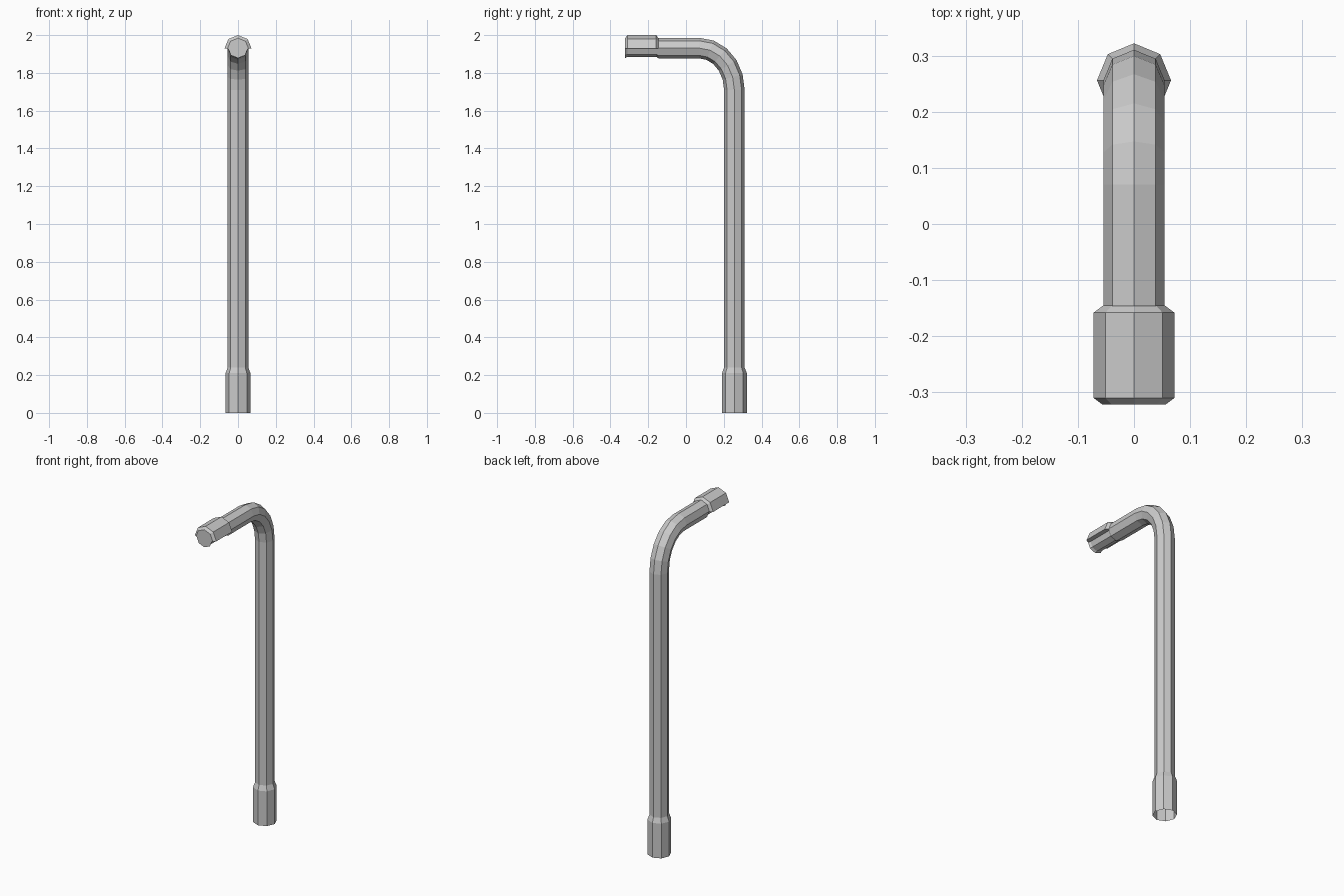
import bpy, math
from mathutils import Vector

if "Cube" in bpy.data.objects:
    bpy.data.objects.remove(bpy.data.objects["Cube"])

SIDES = 8
POST_Y, ARM_Z = 0.256, 1.931


def loft(name, rings, closed=True, cap_end=False):
    """Skin rings of points; open rings are still closed by a flat strip."""
    n = len(rings[0])
    verts = [p for r in rings for p in r]
    faces = []
    for i in range(len(rings) - 1):
        for k in range(n):
            a, b = i * n + k, i * n + (k + 1) % n
            faces.append((a, b, b + n, a + n))
    if cap_end:
        faces.append(tuple((len(rings) - 1) * n + k for k in range(n)))
    mesh = bpy.data.meshes.new(name)
    mesh.from_pydata(verts, [], faces)
    mesh.update()
    obj = bpy.data.objects.new(name, mesh)
    bpy.context.collection.objects.link(obj)
    return obj


def ring(y, z, radius, tilt, count=SIDES):
    """Octagon arc; tilt 0 is level (post), pi/2 is upright (arm)."""
    out = Vector((0, math.cos(tilt), math.sin(tilt)))
    pts = []
    for k in range(count):
        a = k * math.tau / SIDES
        pts.append(Vector((0, y, z)) + radius * (Vector((math.cos(a), 0, 0)) + math.sin(a) * out))
    return pts


# Post with wider open foot, elliptical bend and arm ending in a flared lens
R = 0.0545
rings = [ring(POST_Y, z, r, 0) for z, r in ((0, 0.066), (0.21, 0.066), (0.24, R))]
bend_y, bend_z, steps = 0.186, 0.221, 5
for i in range(steps + 1):
    t = i / steps * math.pi / 2
    tilt = math.atan2(math.sin(t) / bend_z, math.cos(t) / bend_y)
    rings.append(ring(POST_Y - bend_y + bend_y * math.cos(t),
                      ARM_Z - bend_z + bend_z * math.sin(t), R, tilt))
for y, r in ((-0.145, R), (-0.158, 0.046), (-0.31, 0.046), (-0.322, 0.053)):
    rings.append(ring(y, ARM_Z, r, math.pi / 2))
loft("post_and_arm", rings, cap_end=True)

# Half-octagon lamp hood over the arm end, with chamfered ends
hood = [ring(y, ARM_Z - 0.003, r, math.pi / 2, 5)
        for y, r in ((-0.145, R), (-0.158, 0.072), (-0.31, 0.072), (-0.322, 0.056))]
loft("lamp_hood", hood, cap_end=True)
